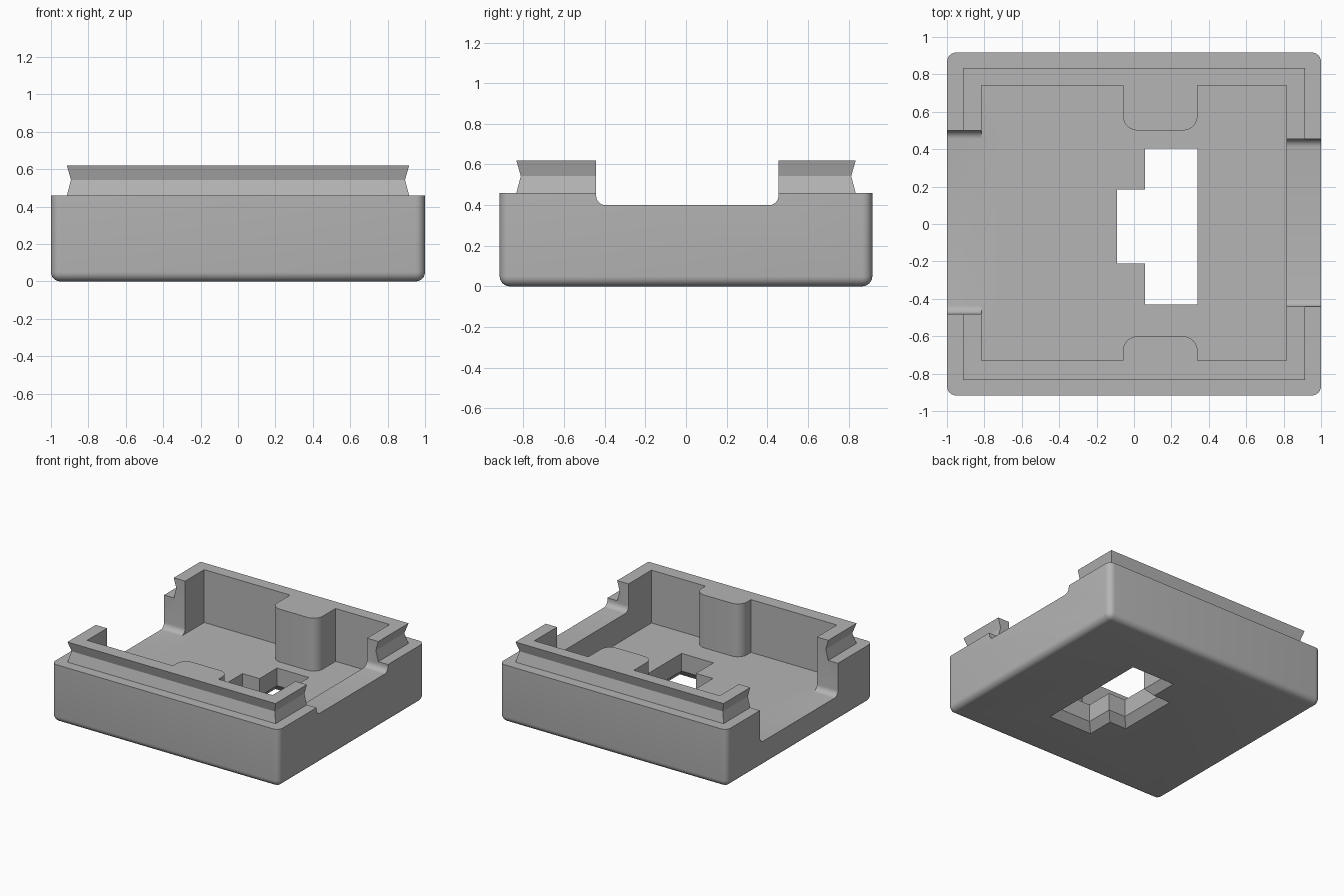
import bpy
import bmesh
from math import cos, sin, pi

cube = bpy.data.objects.get("Cube")
if cube:
    bpy.data.objects.remove(cube, do_unlink=True)

grey = bpy.data.materials.new("light_grey")
grey.use_nodes = True
colour = (0.46, 0.46, 0.46, 1)
grey.diffuse_color = colour
grey.node_tree.nodes["Principled BSDF"].inputs["Base Color"].default_value = colour

FLOOR, SHOULDER, RIM = 0.2, 0.46, 0.62
IN_X = 0.815
FRONT, BACK = -0.73, 0.74


def finish(bm, name):
    bmesh.ops.recalc_face_normals(bm, faces=bm.faces)
    mesh = bpy.data.meshes.new(name)
    bm.to_mesh(mesh)
    bm.free()
    mesh.materials.append(grey)
    obj = bpy.data.objects.new(name, mesh)
    bpy.context.collection.objects.link(obj)
    return obj


def loft(name, rings):
    """Closed solid through matching rings of 3D points."""
    bm = bmesh.new()
    loops = [[bm.verts.new(p) for p in ring] for ring in rings]
    bm.faces.new(loops[0])
    bm.faces.new(loops[-1])
    for a, b in zip(loops, loops[1:]):
        for i in range(len(a)):
            j = (i + 1) % len(a)
            bm.faces.new((a[i], a[j], b[j], b[i]))
    return finish(bm, name)


def rect(x, y):
    return [(-x, -y), (x, -y), (x, y), (-x, y)]


def at_z(points, z):
    return [(x, y, z) for x, y in points]


def arc(cx, cy, r, start, end, n=8):
    return [(cx + r * cos(start + (end - start) * i / n),
             cy + r * sin(start + (end - start) * i / n)) for i in range(n + 1)]


def combine(target, tool, operation):
    mod = target.modifiers.new(operation, 'BOOLEAN')
    mod.operation = operation
    mod.solver = 'EXACT'
    mod.object = tool
    bpy.context.view_layer.objects.active = target
    bpy.ops.object.modifier_apply(modifier=mod.name)
    bpy.data.objects.remove(tool, do_unlink=True)


# Outer tray block, rounded on the bottom and upright edges
bm = bmesh.new()
bmesh.ops.create_cube(bm, size=1)
for v in bm.verts:
    v.co = (v.co.x * 2, v.co.y * 1.834, (v.co.z + 0.5) * SHOULDER)
edges = [e for e in bm.edges if min(v.co.z for v in e.verts) < 0.1]
bmesh.ops.bevel(bm, geom=edges, offset=0.05, segments=6, profile=0.5, affect='EDGES')
tray = finish(bm, "tray")

# Raised lip with a V groove around its outside
lip = loft("lip", [at_z(rect(0.915 - d, 0.835 - d), z) for d, z in
                   ((0, 0.4), (0, SHOULDER), (0.022, 0.543), (0, RIM))])
combine(tray, lip, 'UNION')

# Cavity outline, going round two rounded posts on the front and back walls
P0, P1, R = -0.06, 0.34, 0.08
outline = [(-IN_X, FRONT), (P0, FRONT)]
outline += arc(P0 + R, -0.6 - R, R, pi, pi / 2) + arc(P1 - R, -0.6 - R, R, pi / 2, 0)
outline += [(P1, FRONT), (IN_X, FRONT), (IN_X, BACK), (P1, BACK)]
outline += arc(P1 - R, 0.5 + R, R, 0, -pi / 2) + arc(P0 + R, 0.5 + R, R, -pi / 2, -pi)
outline += [(P0, BACK), (-IN_X, BACK)]
cavity = loft("cavity", [at_z(outline, FLOOR), at_z(outline, 1)])
combine(tray, cavity, 'DIFFERENCE')


# Side openings with filleted lower corners
def opening(name, x0, x1, y0, y1, z, r=0.045):
    profile = [(y0, 1)] + arc(y0 + r, z + r, r, pi, 1.5 * pi, 6)
    profile += arc(y1 - r, z + r, r, 1.5 * pi, 2 * pi, 6) + [(y1, 1)]
    combine(tray, loft(name, [[(x, y, h) for y, h in profile] for x in (x0, x1)]),
            'DIFFERENCE')


opening("right_opening", 0.7, 1.1, -0.442, 0.455, 0.4)
opening("left_opening", -1.1, -0.7, -0.48, 0.5, FLOOR)


# Stepped floor hole, flared towards the underside
def hole(o):
    return [(0.34 + o, -0.43 - o), (0.34 + o, 0.405 + o), (0.06 - o, 0.405 + o),
            (0.06 - o, 0.185 + o), (-0.09 - o, 0.185 + o), (-0.09 - o, -0.21 - o),
            (0.06 - o, -0.21 - o), (0.06 - o, -0.43 - o)]


combine(tray, loft("floor_hole", [at_z(hole(o), z) for o, z in
                                  ((0.06, -0.01), (0, 0.06), (0, 0.3))]), 'DIFFERENCE')

# Smooth the fillets, keep the other edges sharp
bpy.ops.object.select_all(action='DESELECT')
tray.select_set(True)
bpy.context.view_layer.objects.active = tray
bpy.ops.object.shade_smooth_by_angle(angle=0.4)
